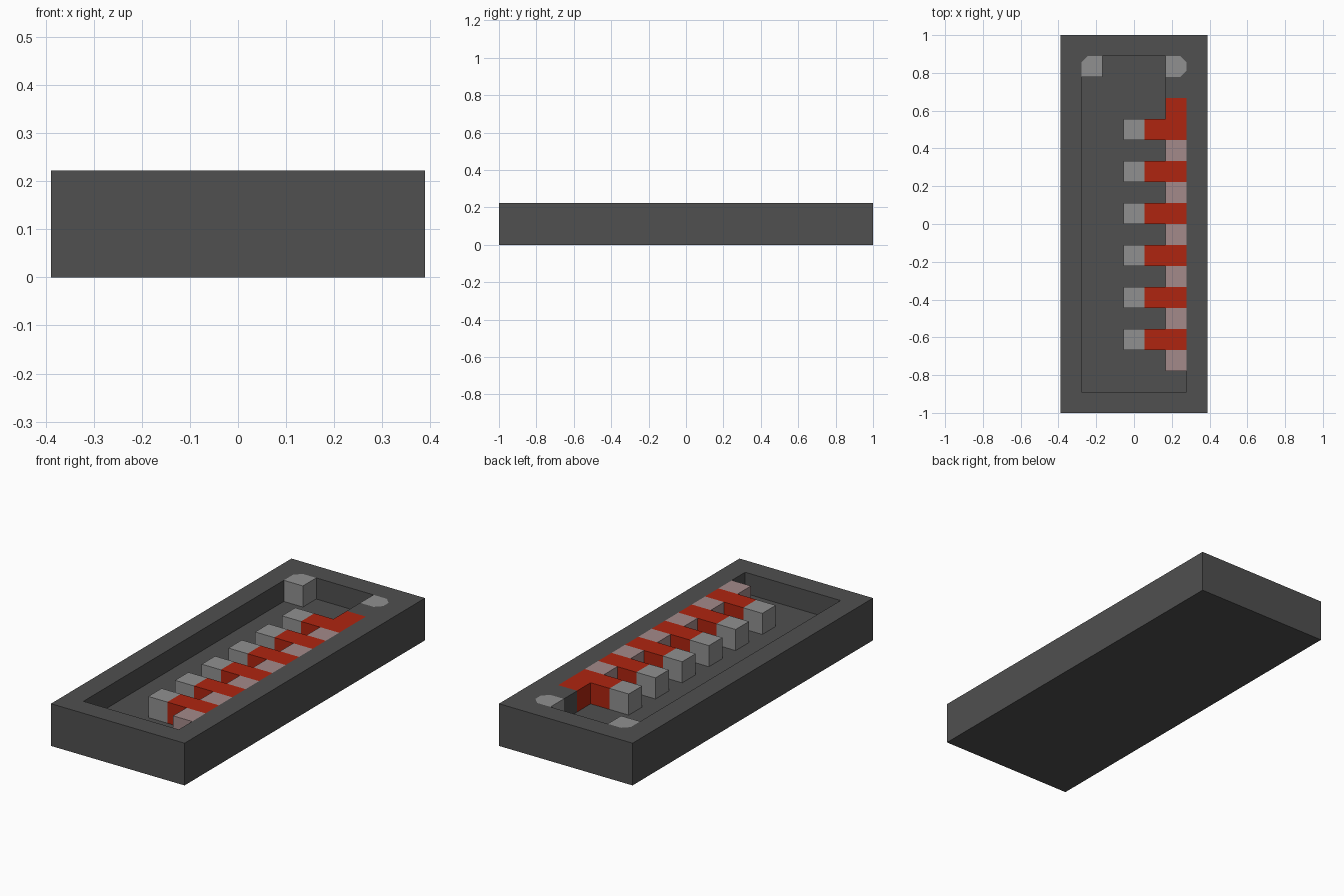
import bpy
import bmesh

U = 1 / 9          # one grid cell
C = 0.3            # corner chamfer, in cells

old = bpy.data.objects.get("Cube")
if old:
    bpy.data.objects.remove(old, do_unlink=True)


def material(name, rgb):
    m = bpy.data.materials.new(name)
    m.use_nodes = True
    color = (*rgb, 1)
    m.diffuse_color = color
    m.node_tree.nodes["Principled BSDF"].inputs["Base Color"].default_value = color
    return m


dark = material("dark grey", (0.08, 0.08, 0.08))
grey = material("light grey", (0.28, 0.28, 0.28))
red = material("red", (0.43, 0.018, 0.005))
pink = material("dusty pink", (0.37, 0.255, 0.255))


def prism(name, outline, z0, z1, mat):
    """Extrude a counterclockwise outline, given in cells, from z0 to z1."""
    bm = bmesh.new()
    face = bm.faces.new([bm.verts.new((x * U, y * U, z0 * U)) for x, y in outline])
    top = bmesh.ops.extrude_face_region(bm, geom=[face])["geom"]
    verts = [g for g in top if isinstance(g, bmesh.types.BMVert)]
    bmesh.ops.translate(bm, verts=verts, vec=(0, 0, (z1 - z0) * U))
    bmesh.ops.recalc_face_normals(bm, faces=bm.faces)
    mesh = bpy.data.meshes.new(name)
    bm.to_mesh(mesh)
    bm.free()
    mesh.materials.append(mat)
    obj = bpy.data.objects.new(name, mesh)
    bpy.context.collection.objects.link(obj)
    return obj


def rect(x0, x1, y0, y1):
    return [(x0, y0), (x1, y0), (x1, y1), (x0, y1)]


# Tray with a recess; the recess includes the seat of the right corner post
post_side = [(2.5 - C, 7), (2.5, 7 + C), (2.5, 8 - C), (2.5 - C, 8)]
recess = [(-2.5, -8), (2.5, -8), (2.5, 6), (1.5, 6), (1.5, 7),
          *post_side, (-2.5 + C, 8), (-2.5, 8 - C)]
tray = prism("tray", rect(-3.5, 3.5, -9, 9), 0, 2, dark)
cutter = prism("recess_cutter", recess, 1, 3, dark)
cutter.hide_render = True
mod = tray.modifiers.new("recess", 'BOOLEAN')
mod.operation = 'DIFFERENCE'
mod.solver = 'EXACT'
mod.object = cutter
bpy.context.view_layer.objects.active = tray
bpy.ops.object.modifier_apply(modifier=mod.name)
bpy.data.objects.remove(cutter, do_unlink=True)

# Corner posts
prism("corner_post_left", [(1.5, 7), *post_side, (1.5, 8)], 1, 2, grey)
prism("corner_post_right",
      [(-2.5, 7), (-1.5, 7), (-1.5, 8), (-2.5 + C, 8), (-2.5, 8 - C)], 1, 2, grey)

# Comb: red teeth with grey tips, separated by pink spacers
for i in range(6):
    y = 4 - 2 * i
    prism(f"tooth_{i + 1}", rect(0.5, 2.5, y, y + 1), 1, 2, red)
    prism(f"tooth_tip_{i + 1}", rect(-0.5, 0.5, y, y + 1), 1, 2, grey)
    prism(f"spacer_{i + 1}", rect(1.5, 2.5, y - 1, y), 1, 2, pink)
prism("comb_end", rect(1.5, 2.5, 5, 6), 1, 2, red)
